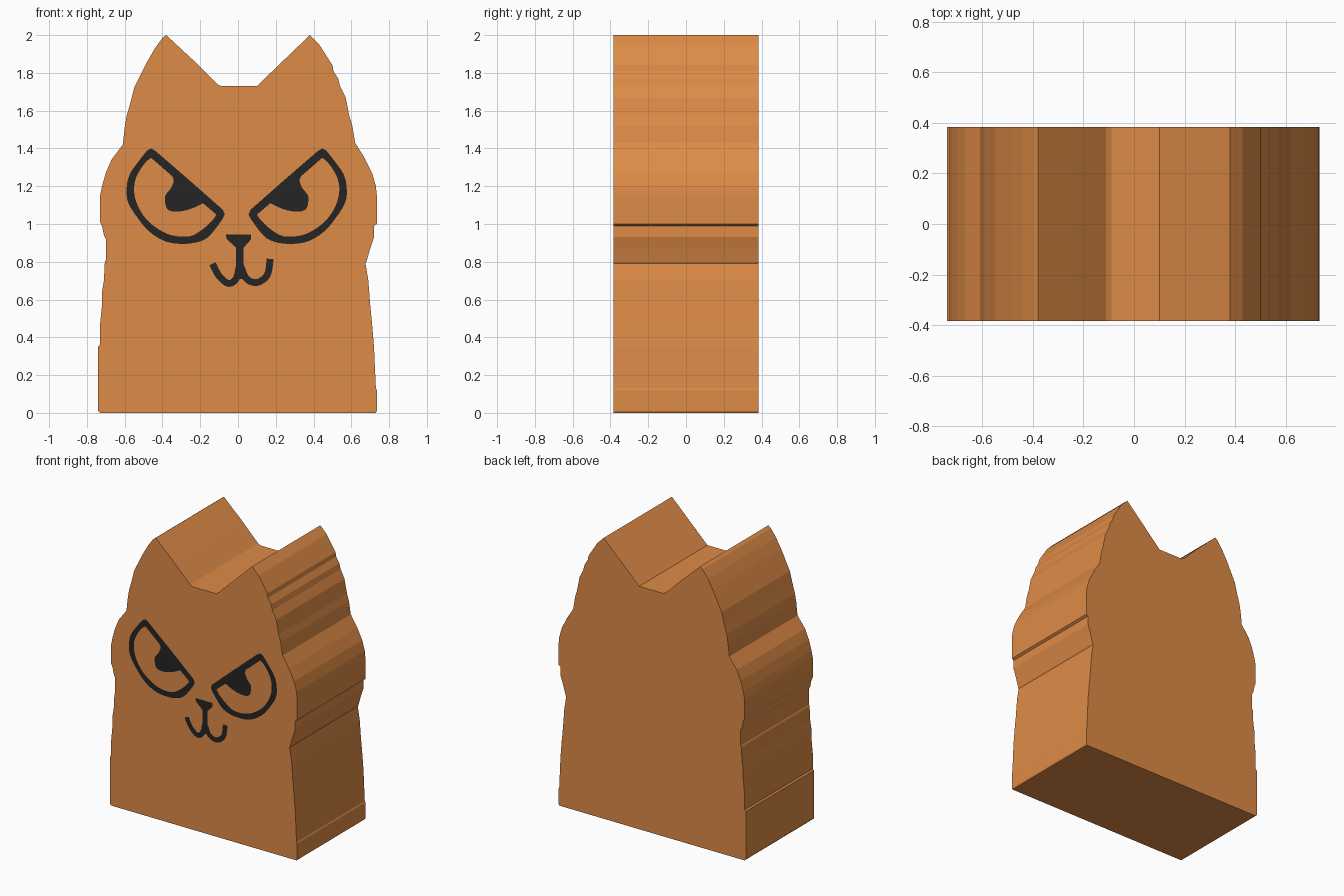
import bpy, bmesh
from mathutils import Vector
from mathutils.geometry import tessellate_polygon

if "Cube" in bpy.data.objects:
    bpy.data.objects.remove(bpy.data.objects["Cube"])

HALF_DEPTH = 0.384


def material(name, rgb):
    m = bpy.data.materials.new(name)
    m.diffuse_color = (*rgb, 1)
    m.use_nodes = True
    m.node_tree.nodes["Principled BSDF"].inputs["Base Color"].default_value = m.diffuse_color
    return m


ORANGE = material("orange fur", (0.73, 0.258, 0.063))
BLACK = material("black paint", (0.018, 0.018, 0.018))


def add_object(name, bm, mat):
    me = bpy.data.meshes.new(name)
    bm.to_mesh(me)
    bm.free()
    me.materials.append(mat)
    ob = bpy.data.objects.new(name, me)
    bpy.context.collection.objects.link(ob)
    return ob


def plate(name, loops):
    """Flat painted shape just in front of the front face; extra loops are holes."""
    bm = bmesh.new()
    flat = [p for loop in loops for p in loop]
    verts = [bm.verts.new((x, -HALF_DEPTH - 0.002, z)) for x, z in flat]
    for tri in tessellate_polygon([[Vector((x, z, 0)) for x, z in l] for l in loops]):
        f = bm.faces.new([verts[i] for i in tri])
        f.normal_update()
        if f.normal.y > 0:
            f.normal_flip()
    return add_object(name, bm, BLACK)


def smooth(points, closed=True, steps=3):
    """Catmull-Rom subdivision of a point list."""
    n, out = len(points), []
    for i in range(n if closed else n - 1):
        ids = [i - 1, i, i + 1, i + 2]
        ids = [k % n if closed else min(max(k, 0), n - 1) for k in ids]
        a, b, c, d = (Vector(points[k]) for k in ids)
        for s in range(steps):
            t = s / steps
            p = 0.5 * (2 * b + (c - a) * t + (2 * a - 5 * b + 4 * c - d) * t * t
                       + (3 * b - a - 3 * c + d) * t ** 3)
            out.append((p.x, p.y))
    return out if closed else out + [tuple(points[-1])]


def stroke(name, points, width):
    """Line of constant width as a plate."""
    pts = [Vector(p) for p in smooth(points, False, 4)]
    left, right = [], []
    for i, p in enumerate(pts):
        d = (pts[min(i + 1, len(pts) - 1)] - pts[max(i - 1, 0)]).normalized()
        side = Vector((-d.y, d.x)) * width / 2
        left.append(tuple(p + side))
        right.append(tuple(p - side))
    return plate(name, [left + right[::-1]])


# Body: cat silhouette extruded front to back
left_side = [
    (-0.73, 0), (-0.74, 0.01), (-0.74, 0.35), (-0.73, 0.36), (-0.73, 0.47),
    (-0.72, 0.57), (-0.72, 0.64), (-0.71, 0.70), (-0.705, 0.80), (-0.70, 0.81),
    (-0.70, 0.92), (-0.71, 0.94), (-0.72, 0.99), (-0.73, 1.01), (-0.73, 1.15),
    (-0.72, 1.20), (-0.70, 1.27), (-0.67, 1.34), (-0.61, 1.42), (-0.60, 1.51),
    (-0.59, 1.57), (-0.57, 1.64), (-0.55, 1.72), (-0.52, 1.78), (-0.48, 1.86),
    (-0.44, 1.93), (-0.40, 1.985), (-0.38, 2.0), (-0.24, 1.87), (-0.11, 1.74),
    (-0.09, 1.73)]
right_side = [
    (0.10, 1.73), (0.38, 2.0), (0.43, 1.95), (0.50, 1.84), (0.505, 1.81),
    (0.53, 1.77), (0.54, 1.73), (0.57, 1.67), (0.59, 1.57), (0.605, 1.52),
    (0.62, 1.43), (0.67, 1.35), (0.71, 1.27), (0.73, 1.20), (0.735, 1.15),
    (0.735, 1.0), (0.72, 0.99), (0.72, 0.93), (0.71, 0.90), (0.70, 0.87),
    (0.68, 0.80), (0.675, 0.79), (0.69, 0.70), (0.70, 0.57), (0.71, 0.47),
    (0.72, 0.35), (0.73, 0.13), (0.735, 0.12), (0.735, 0.01), (0.73, 0)]
bm = bmesh.new()
front = bm.faces.new([bm.verts.new((x, -HALF_DEPTH, z)) for x, z in left_side + right_side])
ext = bmesh.ops.extrude_face_region(bm, geom=[front], use_keep_orig=True)
bmesh.ops.translate(bm, vec=(0, 2 * HALF_DEPTH, 0),
                    verts=[v for v in ext["geom"] if isinstance(v, bmesh.types.BMVert)])
bmesh.ops.recalc_face_normals(bm, faces=bm.faces)
add_object("cat_body", bm, ORANGE)

# Eyes: dark rim whose hole leaves the drooping pupil hanging from the lid
rim = [(-0.46, 1.40), (-0.435, 1.385), (-0.25, 1.225), (-0.08, 1.075), (-0.07, 1.05)] + smooth(
    [(-0.08, 1.03), (-0.115, 0.98), (-0.165, 0.925), (-0.23, 0.90), (-0.31, 0.895),
     (-0.39, 0.91), (-0.47, 0.96), (-0.53, 1.03), (-0.58, 1.11), (-0.59, 1.18),
     (-0.575, 1.26), (-0.52, 1.34), (-0.48, 1.39)], False)
hole = smooth(
    [(-0.46, 1.35), (-0.495, 1.32), (-0.54, 1.245), (-0.55, 1.17), (-0.53, 1.095),
     (-0.485, 1.025), (-0.425, 0.975), (-0.35, 0.94), (-0.255, 0.935), (-0.19, 0.97),
     (-0.135, 1.02), (-0.115, 1.05)], False) + smooth(
    [(-0.185, 1.11), (-0.25, 1.08), (-0.32, 1.065), (-0.37, 1.075), (-0.385, 1.11),
     (-0.385, 1.15), (-0.355, 1.19), (-0.34, 1.23), (-0.35, 1.255)], False) + [(-0.425, 1.32)]


def mirrored(loop):
    return [(-x - 0.014, z) for x, z in loop]


plate("left_eye", [rim, hole])
plate("right_eye", [mirrored(rim), mirrored(hole)])

# Nose with stem
plate("nose", [[(-0.065, 0.945), (0.07, 0.945), (0.07, 0.92), (0.03, 0.875), (0.03, 0.79),
                (0.04, 0.71), (-0.02, 0.71), (-0.01, 0.79), (-0.01, 0.875), (-0.06, 0.92)]])

# Mouth curls
stroke("mouth_left", [(-0.135, 0.79), (-0.10, 0.725), (-0.05, 0.685), (-0.01, 0.71), (0.005, 0.77)], 0.036)
stroke("mouth_right", [(0.17, 0.815), (0.155, 0.73), (0.10, 0.69), (0.045, 0.71), (0.018, 0.77)], 0.036)
